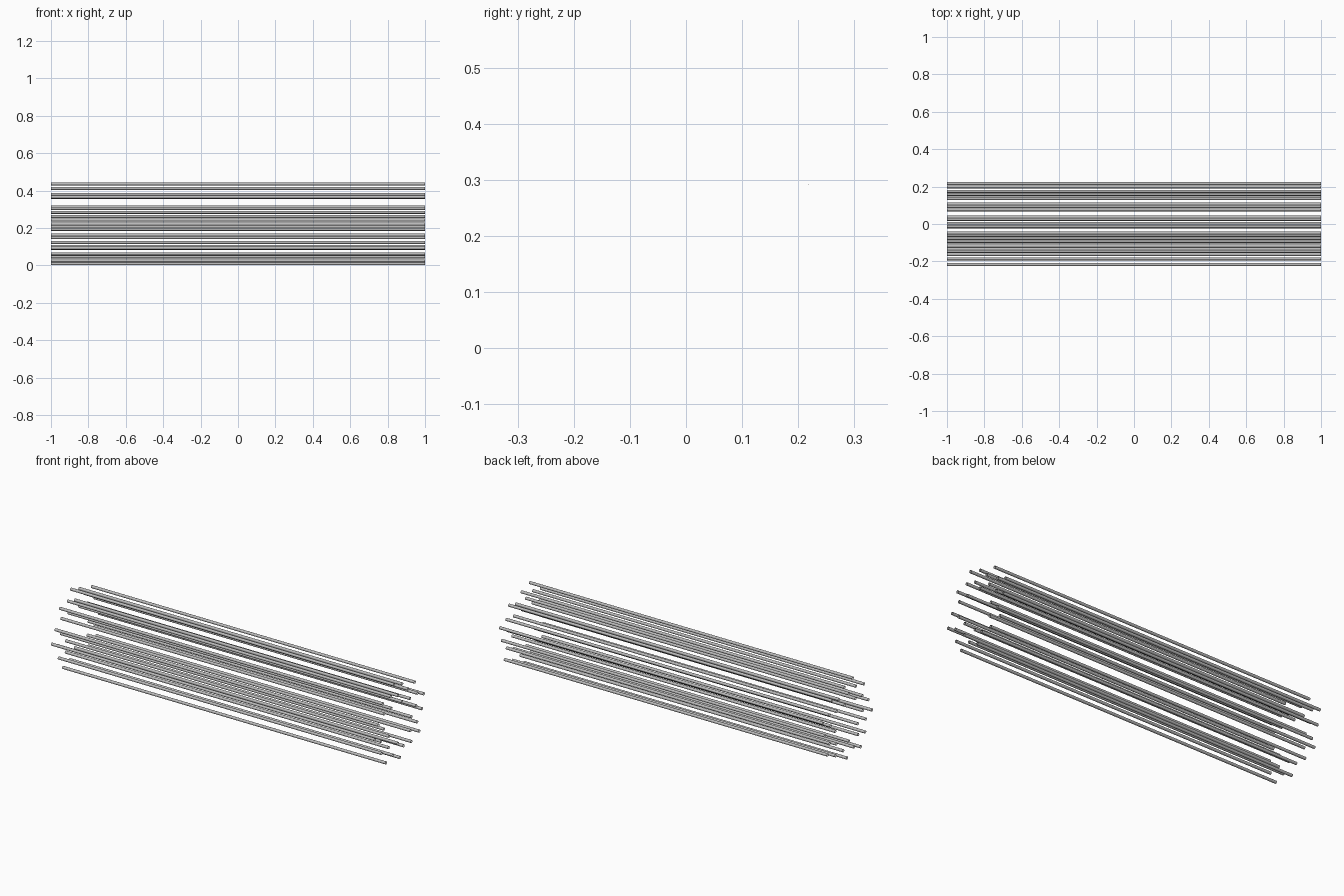
import bpy
import bmesh
from math import pi
from mathutils import Matrix, Vector

# Remove the default object
default_cube = bpy.data.objects.get("Cube")
if default_cube:
    bpy.data.objects.remove(default_cube, do_unlink=True)

TUBE_RADIUS = 0.008
TUBE_LENGTH = 2.0
TUBE_SIDES = 16

# Tube centres in the cross-section, in thousandths: (y, z)
CENTRES = [
    (-48, 436), (25, 412), (-146, 366), (-76, 380), (-13, 362), (76, 364),
    (136, 380), (-134, 305), (-72, 313), (24, 313), (94, 304), (159, 309),
    (216, 284), (-186, 262), (148, 243), (199, 207), (-136, 221), (-217, 193),
    (107, 197), (-163, 163), (-92, 164), (157, 149), (98, 123), (-95, 102),
    (-157, 93), (-15, 96), (175, 91), (37, 62), (-59, 46), (105, 60),
    (-118, 25), (4, 9),
]


def make_material(name, colour, roughness):
    material = bpy.data.materials.new(name)
    material.use_nodes = True
    material.diffuse_color = colour
    shader = material.node_tree.nodes["Principled BSDF"]
    shader.inputs["Base Color"].default_value = colour
    shader.inputs["Roughness"].default_value = roughness
    return material


def make_tube_mesh(name, material):
    """Open-ended thin tube lying along the x axis, smooth shaded."""
    bm = bmesh.new()
    bmesh.ops.create_cone(
        bm, cap_ends=False, segments=TUBE_SIDES,
        radius1=TUBE_RADIUS, radius2=TUBE_RADIUS, depth=TUBE_LENGTH,
        matrix=Matrix.Rotation(pi / 2, 4, "Y"),
    )
    for face in bm.faces:
        face.smooth = True
    mesh = bpy.data.meshes.new(name)
    bm.to_mesh(mesh)
    bm.free()
    mesh.materials.append(material)
    return mesh


# Bundle of parallel tubes sharing one mesh
grey = make_material("light grey metal", (0.5, 0.5, 0.5, 1.0), 0.5)
tube_mesh = make_tube_mesh("tube", grey)
for number, (y, z) in enumerate(CENTRES, start=1):
    tube = bpy.data.objects.new(f"tube_{number}", tube_mesh)
    tube.location = Vector((0, y, z)) / 1000
    bpy.context.scene.collection.objects.link(tube)
